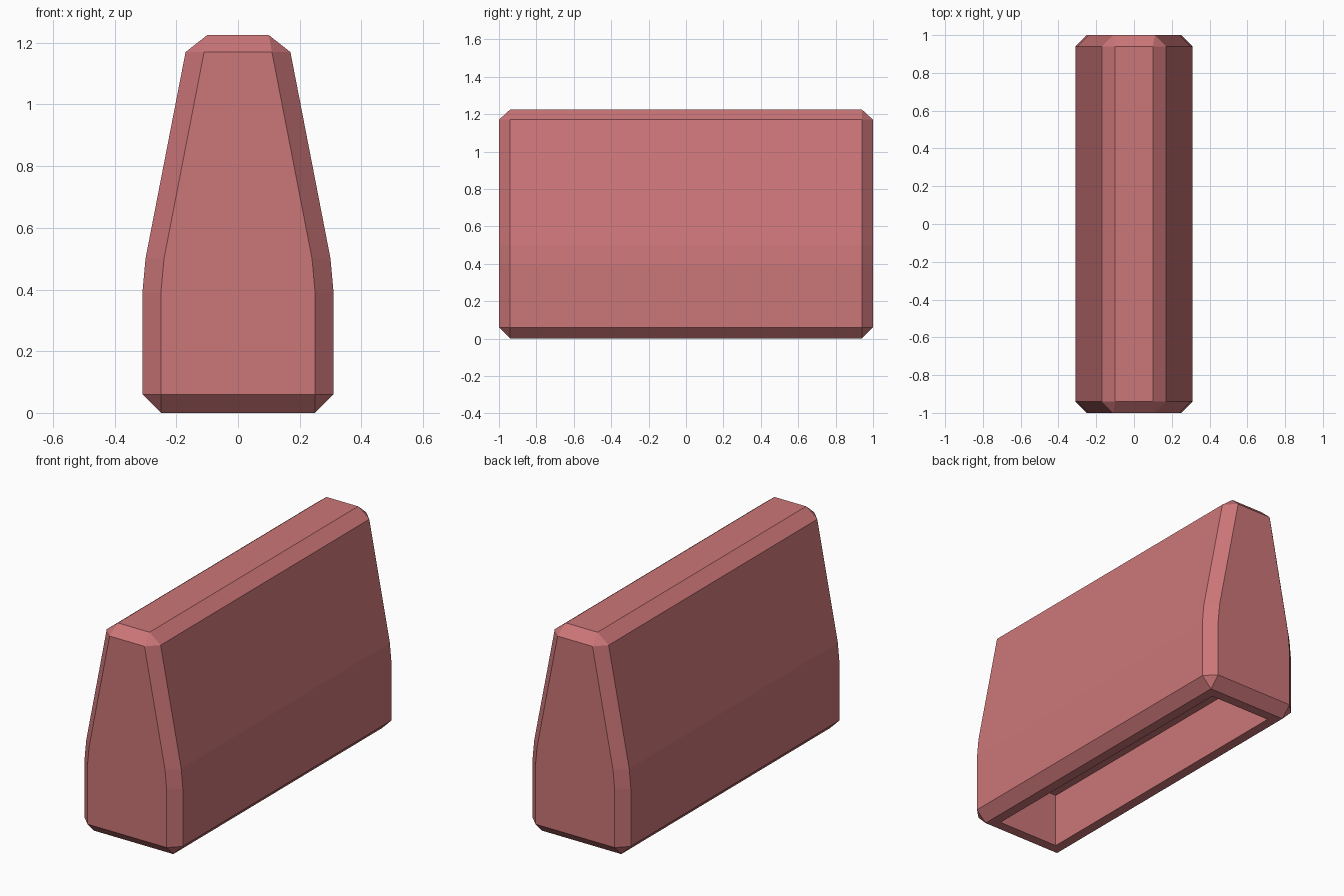
import bpy, bmesh
from math import radians

cube = bpy.data.objects.get("Cube")
if cube:
    bpy.data.objects.remove(cube, do_unlink=True)

# Muted red plastic
red = bpy.data.materials.new("muted red")
red.use_nodes = True
colour = (0.60, 0.18, 0.188, 1)
red.diffuse_color = colour
red.node_tree.nodes["Principled BSDF"].inputs["Base Color"].default_value = colour

# Half profiles as (x, z): the main section and the smaller chamfered end faces
SECTION = [(0.25, 0), (0.31, 0.06), (0.31, 0.39), (0.30, 0.50), (0.17, 1.17), (0.10, 1.225)]
END = [(0.25, 0.06), (0.25, 0.39), (0.24, 0.50), (0.11, 1.17)]

# Tapered chamfered body, mirrored on both axes
bm = bmesh.new()
for profile, half_length in ((SECTION, 0.94), (END, 1.0)):
    for x, z in profile:
        for sx in (-1, 1):
            for sy in (-1, 1):
                bm.verts.new((sx * x, sy * half_length, z))
bmesh.ops.convex_hull(bm, input=bm.verts[:])
bmesh.ops.dissolve_limit(bm, angle_limit=radians(1), verts=bm.verts[:], edges=bm.edges[:])
bmesh.ops.recalc_face_normals(bm, faces=bm.faces[:])

# Rectangular socket sunk into the underside
bottom = min(bm.faces, key=lambda f: f.calc_center_median().z)
bmesh.ops.inset_region(bm, faces=[bottom], thickness=0.057, use_even_offset=True)
sunk = bmesh.ops.extrude_discrete_faces(bm, faces=[bottom])["faces"][0]
bmesh.ops.translate(bm, vec=(0, 0, 0.31), verts=sunk.verts[:])
bmesh.ops.recalc_face_normals(bm, faces=bm.faces[:])

mesh = bpy.data.meshes.new("tapered_body")
bm.to_mesh(mesh)
bm.free()
mesh.materials.append(red)
body = bpy.data.objects.new("tapered_body", mesh)
bpy.context.collection.objects.link(body)
